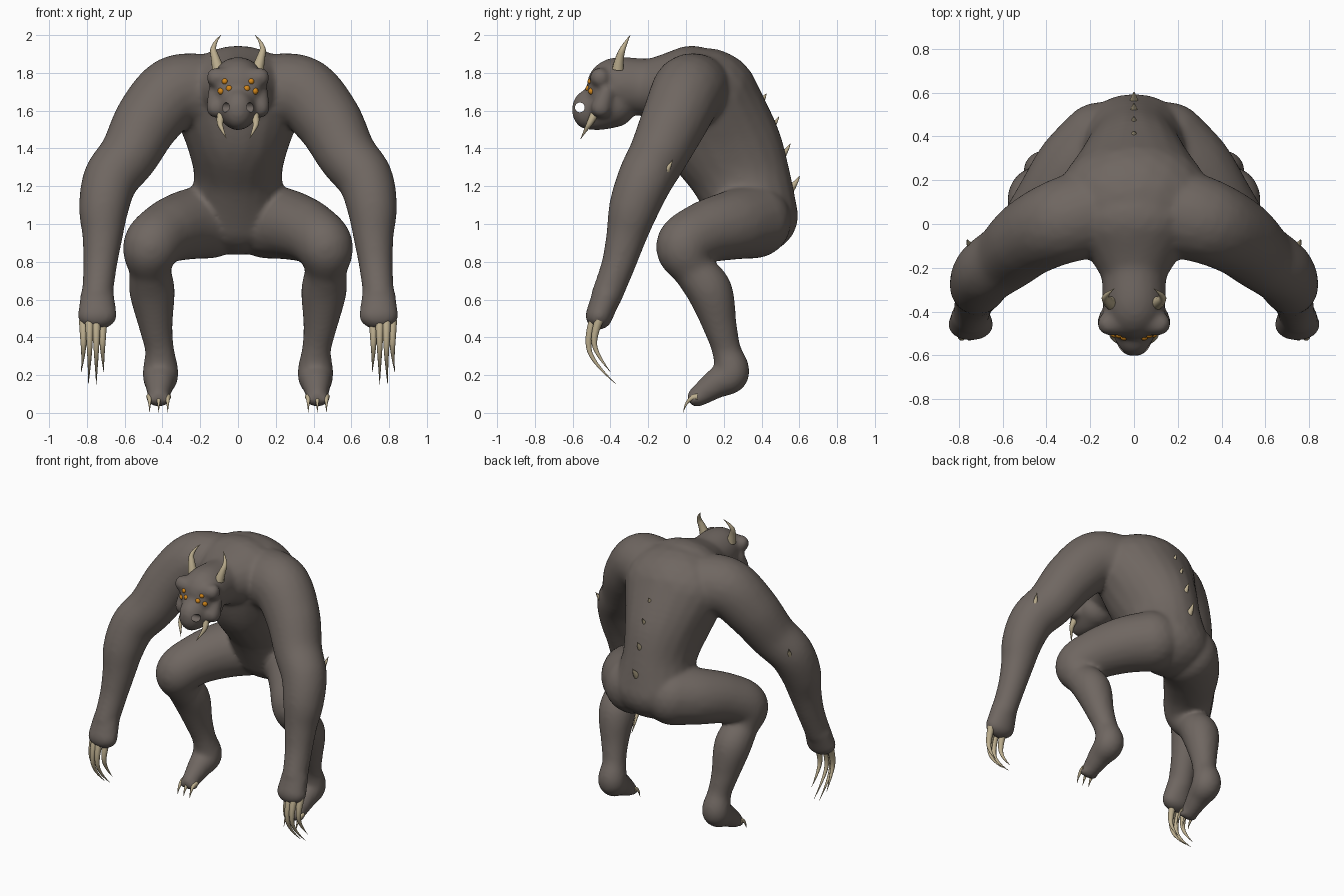
import bpy, bmesh
from math import radians
from mathutils import Matrix, Vector

cube = bpy.data.objects.get("Cube")
if cube:
    bpy.data.objects.remove(cube, do_unlink=True)


def material(name, color):
    m = bpy.data.materials.new(name)
    m.use_nodes = True
    m.diffuse_color = (*color, 1)
    bsdf = next(n for n in m.node_tree.nodes if n.type == 'BSDF_PRINCIPLED')
    bsdf.inputs["Base Color"].default_value = (*color, 1)
    bsdf.inputs["Roughness"].default_value = 0.7
    return m


HIDE = material("grey_brown_hide", (0.16, 0.135, 0.12))
HORN = material("pale_horn", (0.5, 0.42, 0.27))
AMBER = material("amber_eye", (0.65, 0.24, 0.01))


def add_object(name, data, mat=None):
    ob = bpy.data.objects.new(name, data)
    bpy.context.collection.objects.link(ob)
    if mat:
        ob.data.materials.append(mat)
    return ob


def bake(ob):
    """Replace an object by its evaluated, smooth-shaded mesh."""
    dg = bpy.context.evaluated_depsgraph_get()
    mesh = bpy.data.meshes.new_from_object(ob.evaluated_get(dg))
    name = ob.name
    bpy.data.objects.remove(ob, do_unlink=True)
    for p in mesh.polygons:
        p.use_smooth = True
    return add_object(name, mesh)


def ellipsoid(bm, center, radii):
    mat = Matrix.Translation(center) @ Matrix.Diagonal((*radii, 1))
    bmesh.ops.create_icosphere(bm, subdivisions=3, radius=1, matrix=mat)


def spline(pts, t):
    """Catmull-Rom through tuples of any length."""
    i = min(int(t), len(pts) - 2)
    f = t - i
    a, b = pts[max(i - 1, 0)], pts[i]
    c, d = pts[i + 1], pts[min(i + 2, len(pts) - 1)]
    return [0.5 * (2 * q + (r - p) * f + (2 * p - 5 * q + 4 * r - s) * f * f
                   + (3 * q - p - 3 * r + s) * f ** 3)
            for p, q, r, s in zip(a, b, c, d)]


def chain(bm, pts, side=1, steps=7):
    """Sweep balls (x, y, z, r) or ellipsoids (x, y, z, rx, ry, rz)."""
    for k in range((len(pts) - 1) * steps + 1):
        v = spline(pts, k / steps)
        radii = v[3:] if len(v) == 6 else [v[3]] * 3
        ellipsoid(bm, (side * v[0], v[1], v[2]), radii)


# Body mass: torso, neck, head, limbs, fused into one skin
bm = bmesh.new()
chain(bm, [(0, .365, 1.045, .27, .23, .21), (0, .285, 1.25, .235, .27, .2),
           (0, .185, 1.45, .275, .315, .23), (0, .1, 1.665, .36, .288, .268)])
chain(bm, [(0, .03, 1.72, .3, .22, .225), (0, -.16, 1.72, .165, .2, .16),
           (0, -.35, 1.735, .145, .15, .15), (0, -.41, 1.735, .135, .115, .125)])
chain(bm, [(0, -.38, 1.64, .13, .12, .13), (0, -.46, 1.62, .105, .09, .125),
           (0, -.525, 1.605, .083, .08, .105)])
for s in (1, -1):
    # brow, eye socket and cheek
    chain(bm, [(.04, -.46, 1.77, .05), (.115, -.455, 1.775, .054)], s)
    ellipsoid(bm, (s * .055, -.452, 1.71), (.07, .07, .07))
    chain(bm, [(.12, -.42, 1.7, .04), (.115, -.45, 1.615, .055)], s)
    # shoulder, arm and hand
    chain(bm, [(.16, .06, 1.69, .21), (.335, .01, 1.695, .195),
               (.475, -.06, 1.55, .178), (.575, -.145, 1.37, .158),
               (.672, -.215, 1.24, .148), (.71, -.275, 1.09, .133),
               (.717, -.315, .94, .108), (.73, -.36, .78, .09),
               (.745, -.42, .62, .083)], s)
    chain(bm, [(.745, -.42, .62, .09, .078, .08),
               (.745, -.46, .515, .105, .073, .075)], s)
    # buttock, thigh, shin and foot
    chain(bm, [(.15, .36, 1.015, .198), (.27, .25, .995, .185),
               (.38, .1, .955, .165), (.46, -.01, .88, .15),
               (.465, .04, .76, .113), (.455, .125, .645, .121),
               (.435, .18, .46, .09), (.415, .215, .33, .078),
               (.41, .24, .21, .096), (.415, .16, .155, .078),
               (.42, .06, .085, .055)], s)
    # toe pads
    for x in (.38, .42, .46):
        ellipsoid(bm, (s * x, .045, .07), (.025, .035, .03))
mesh = bpy.data.meshes.new("body")
bm.to_mesh(mesh)
bm.free()
body = add_object("body", mesh, HIDE)
fuse = body.modifiers.new("fuse", 'REMESH')
fuse.mode = 'VOXEL'
fuse.voxel_size = 0.013
relax = body.modifiers.new("relax", 'SMOOTH')
relax.factor = 0.5
relax.iterations = 12

# Pierced nostrils
bm = bmesh.new()
bmesh.ops.create_cone(bm, cap_ends=True, segments=20, radius1=.026, radius2=.026,
                      depth=.3, matrix=Matrix.Translation((0, -.562, 1.617))
                      @ Matrix.Rotation(radians(90), 4, 'Y'))
mesh = bpy.data.meshes.new("nostril_cutter")
bm.to_mesh(mesh)
bm.free()
cutter = add_object("nostril_cutter", mesh, HIDE)
cutter.hide_render = True
cut = body.modifiers.new("nostrils", 'BOOLEAN')
cut.operation = 'DIFFERENCE'
cut.object = cutter
body = bake(body)
bpy.data.objects.remove(cutter, do_unlink=True)
bpy.context.view_layer.objects.active = body
body.select_set(True)
bpy.ops.object.shade_smooth_by_angle(angle=radians(50))


def spike(name, pts, radius, side=1):
    """Tapered curved horn through control points."""
    cu = bpy.data.curves.new(name, 'CURVE')
    cu.dimensions = '3D'
    cu.bevel_depth = radius
    cu.bevel_resolution = 3
    cu.use_fill_caps = True
    sp = cu.splines.new('NURBS')
    sp.points.add(len(pts) - 1)
    for i, p in enumerate(pts):
        sp.points[i].co = (side * p[0], p[1], p[2], 1)
        sp.points[i].radius = max(1 - (i / (len(pts) - 1)) ** 1.3, .03)
    sp.order_u = 3
    sp.use_endpoint_u = True
    sp.resolution_u = 8
    bake(add_object(name, cu, HORN))


for s, tag in ((1, "left"), (-1, "right")):
    # horns, tusks and elbow spikes
    spike(f"{tag}_horn", [(.105, -.36, 1.82), (.118, -.355, 1.87),
                          (.14, -.33, 1.945), (.09, -.295, 2.0)], .032, s)
    spike(f"{tag}_tusk", [(.085, -.48, 1.59), (.1, -.505, 1.54),
                          (.085, -.53, 1.5), (.06, -.558, 1.45)], .024, s)
    spike(f"{tag}_elbow_spike", [(.725, -.135, 1.24), (.75, -.1, 1.28),
                                 (.762, -.07, 1.34)], .03, s)
    # finger claws, the middle pair longer
    for i, x in enumerate((.717, .75, .786, .818)):
        outer = i in (0, 3)
        lift, back = (.065, .03) if outer else (0, 0)
        tip = x + (i - 1) * .006
        spike(f"{tag}_finger_claw_{i + 1}",
              [(x, -.49 + back, .49), (x, -.525 + back, .40),
               (x, -.50 + back, .27 + lift / 2),
               (tip, -.37 - back, .152 + lift)], .024, s)
    # toe claws
    for i, x in enumerate((.372, .42, .468)):
        spike(f"{tag}_toe_claw_{i + 1}",
              [(x, .06, .085), (x, .005, .085), (x, -.015, .003)], .018, s)
    # clustered eyes
    for i, (x, y, z, r) in enumerate(((.07, -.505, 1.755, .016),
                                      (.09, -.5, 1.703, .018),
                                      (.046, -.514, 1.717, .018))):
        bm = bmesh.new()
        bmesh.ops.create_uvsphere(bm, u_segments=16, v_segments=10, radius=r,
                                  matrix=Matrix.Translation((s * x, y, z)))
        mesh = bpy.data.meshes.new("eye")
        bm.to_mesh(mesh)
        bm.free()
        bake(add_object(f"{tag}_eye_{i + 1}", mesh, AMBER))

# Row of spines down the back
for i, (y, z, size) in enumerate(((.395, 1.645, .7), (.45, 1.505, 1),
                                  (.51, 1.36, 1), (.56, 1.19, 1))):
    base = Vector((0, y, z))
    spike(f"back_spine_{i + 1}", [base - Vector((0, .03, .03)), base + Vector((0, .015, .015)),
                                  base + Vector((0, .043, .065)) * size], .03)
